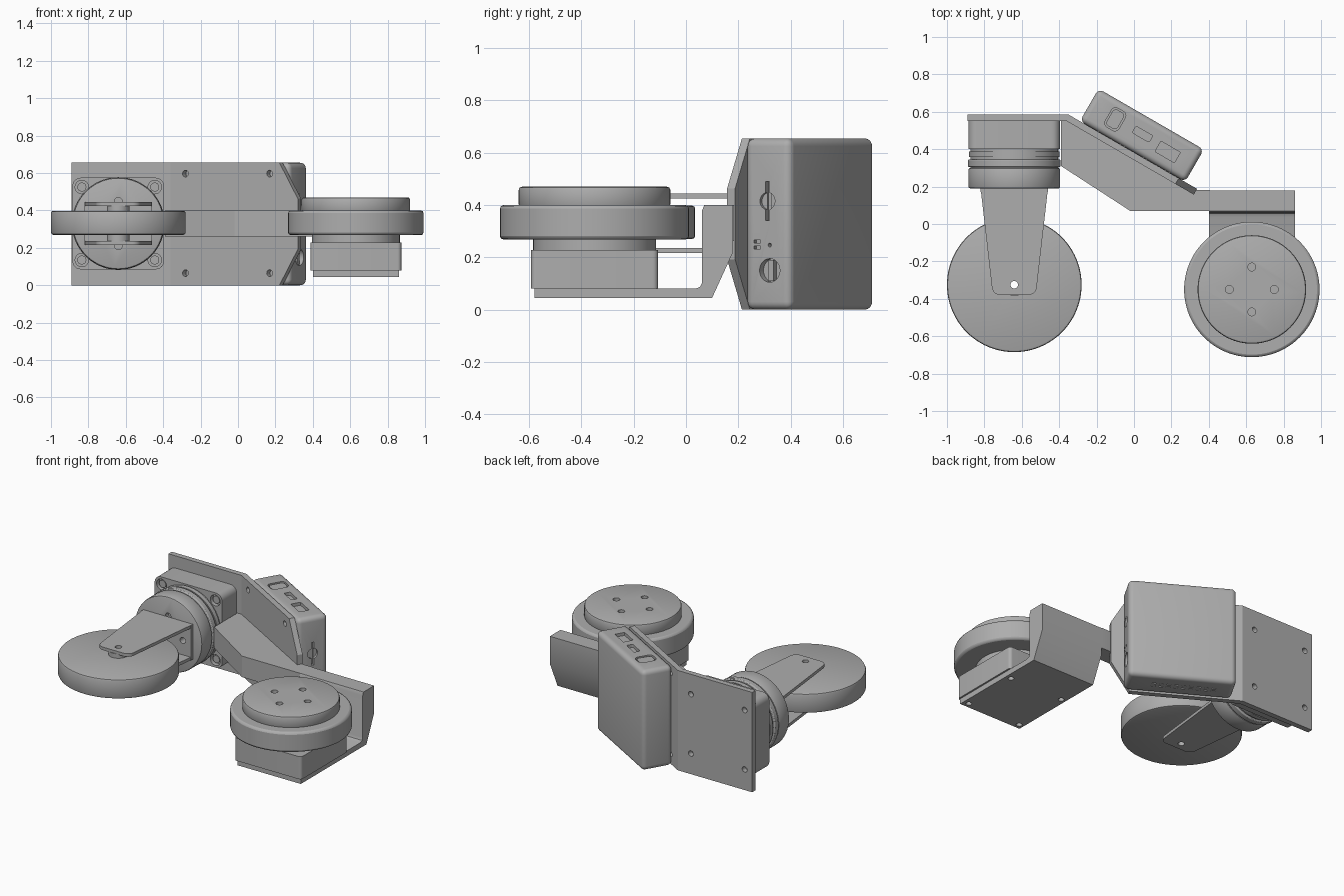
import bpy, bmesh, math
from mathutils import Matrix, Vector

if "Cube" in bpy.data.objects:
    bpy.data.objects.remove(bpy.data.objects["Cube"], do_unlink=True)

grey = bpy.data.materials.new("plain_grey")
grey.use_nodes = True
COLOUR = (0.42, 0.42, 0.42, 1)
grey.diffuse_color = COLOUR
grey.node_tree.nodes["Principled BSDF"].inputs["Base Color"].default_value = COLOUR

AXES = {"x": lambda a, b, h: (h, a, b),
        "y": lambda a, b, h: (a, h, b),
        "z": lambda a, b, h: (a, b, h)}
WORLD = Matrix()
# Slanted frame: local x runs down the bent plate, local y points out of its back
SLANT = Matrix.Translation((-0.35, 0.585, 0)) @ Matrix.Rotation(math.radians(-30), 4, "Z")


def circle(cx, cy, r, n=64):
    return [(cx + r * math.cos(i * math.tau / n), cy + r * math.sin(i * math.tau / n))
            for i in range(n)]


def rect(a0, a1, b0, b1):
    return [(a0, b0), (a1, b0), (a1, b1), (a0, b1)]


def solid(name, profile, lo, hi, axis="z", bevel=0, segments=2, corner=0,
          corner_rule=lambda v: True, frame=WORLD):
    """Extrude a profile along an axis, optionally rounding its corners and rims."""
    place = AXES[axis]
    bm = bmesh.new()
    low = [bm.verts.new(place(a, b, lo)) for a, b in profile]
    high = [bm.verts.new(place(a, b, hi)) for a, b in profile]
    bm.faces.new(low)
    bm.faces.new(high)
    n = len(profile)
    for i in range(n):
        bm.faces.new((low[i], low[(i + 1) % n], high[(i + 1) % n], high[i]))
    bmesh.ops.recalc_face_normals(bm, faces=bm.faces)
    if corner:
        edges = [e for e in bm.edges
                 if {e.verts[0] in low, e.verts[1] in low} == {True, False}
                 and corner_rule(e.verts[0].co)]
        bmesh.ops.bevel(bm, geom=edges, offset=corner, segments=6, profile=0.5, affect="EDGES")
    mesh = bpy.data.meshes.new(name)
    bm.to_mesh(mesh)
    bm.free()
    mesh.materials.append(grey)
    ob = bpy.data.objects.new(name, mesh)
    bpy.context.collection.objects.link(ob)
    ob.matrix_world = frame
    if bevel:
        mod = ob.modifiers.new("soft_rim", "BEVEL")
        mod.width, mod.segments, mod.limit_method = bevel, segments, "ANGLE"
    return ob


def cut(ob, *cutters):
    """Subtract the cutters from a part, then discard them."""
    bpy.context.view_layer.objects.active = ob
    for mod in list(ob.modifiers):
        bpy.ops.object.modifier_apply(modifier=mod.name)
    for c in cutters:
        mod = ob.modifiers.new("cut", "BOOLEAN")
        mod.object, mod.operation, mod.solver = c, "DIFFERENCE", "EXACT"
        bpy.ops.object.modifier_apply(modifier=mod.name)
        bpy.data.objects.remove(c, do_unlink=True)
    return ob


def hole(a, b, r, lo, hi, axis="z", frame=WORLD):
    return solid("cutter", circle(a, b, r, 24), lo, hi, axis, frame=frame)


def corners(cx, cy, d):
    return [(cx + i * d, cy + j * d) for i in (-1, 1) for j in (-1, 1)]


def ring4(cx, cy, d):
    return [(cx + d, cy), (cx - d, cy), (cx, cy + d), (cx, cy - d)]


MX, MZ = -0.64, 0.33          # steering motor axis
WX, WY = 0.63, -0.35          # drive wheel axis
CY = -0.325                   # caster wheel axis

# Bent mounting plate with clipped corners and screw holes
plate = solid("mounting_plate", [(-0.89, 0.585), (-0.35, 0.585), (0.337, 0.188),
                                 (0.32, 0.157), (-0.36, 0.55), (-0.89, 0.55)], 0, 0.655)
clips = []
for s in (1, -1):
    mid = 0.3275
    tri = [(0.68, mid + s * 0.328), (0.80, mid + s * 0.125), (0.9, mid + s * 0.125),
           (0.9, mid + s * 0.5), (0.68, mid + s * 0.5)]
    clips.append(solid("cutter", tri, -0.2, 0.2, "y", frame=SLANT))
slant_holes = [hole(s, z, 0.018, -0.1, 0.1, "y", SLANT)
               for s in (0.1, 0.62) for z in (0.065, 0.597)]
back_holes = [hole(x, z, 0.018, 0.5, 0.65, "y") for x, z in corners(MX, MZ, 0.195)]
cut(plate, *clips, *slant_holes, *back_holes)

# Controller box with buttons, ports and vents
box = solid("controller_box", rect(0.07, 0.72, 0, 0.2), 0, 0.655, bevel=0.03,
            segments=5, frame=SLANT)
ports = [solid("cutter", rect(s - w, s + w, n - d, n + d), 0.635, 0.7, corner=c, frame=SLANT)
         for s, n, w, d, c in ((0.229, 0.103, 0.042, 0.058, 0.025),
                               (0.395, 0.107, 0.052, 0.02, 0.008),
                               (0.559, 0.092, 0.06, 0.032, 0.004))]
ports += [solid("cutter", rect(n - w, n + w, z - h, z + h), 0.70, 0.8, "x", frame=SLANT)
          for n, z, w, h in ((0.1, 0.415, 0.008, 0.075),
                             (0.055, 0.237, 0.014, 0.006), (0.055, 0.26, 0.014, 0.006))]
ports += [hole(0.1, 0.415, 0.033, 0.705, 0.8, "x", SLANT),
          hole(0.11, 0.15, 0.045, 0.69, 0.8, "x", SLANT),
          hole(0.11, 0.247, 0.007, 0.70, 0.8, "x", SLANT)]
ports += [solid("cutter", rect(s, s + 0.025, n, n + 0.008), -0.1, 0.01, frame=SLANT)
          for s in [0.18 + 0.045 * i for i in range(9)] for n in (0.08, 0.11)]
cut(box, *ports)
solid("power_button", rect(0.195, 0.263, 0.053, 0.153), 0.62, 0.65, corner=0.02, frame=SLANT)
solid("dial", rect(0.098, 0.122, 0.11, 0.19), 0.68, 0.712, "x", frame=SLANT)

# Steering motor: square flange, neck, ring and round body
flange = solid("motor_flange", rect(MX - 0.245, MX + 0.245, MZ - 0.245, MZ + 0.245),
               0.40, 0.55, "y", corner=0.045)
cut(flange, *[hole(x, z, 0.036, 0.35, 0.43, "y") for x, z in corners(MX, MZ, 0.195)])
for x, z in corners(MX, MZ, 0.195):
    solid("flange_screw", circle(x, z, 0.024, 24), 0.41, 0.44, "y")
solid("motor_neck", circle(MX, MZ, 0.235), 0.27, 0.42, "y")
solid("motor_band", circle(MX, MZ, 0.242), 0.358, 0.388, "y")
solid("motor_ring", circle(MX, MZ, 0.248), 0.305, 0.345, "y", bevel=0.006)
body = solid("motor_body", circle(MX, MZ, 0.245), 0.19, 0.30, "y", bevel=0.01)
cut(body, *[hole(x, z, 0.02, 0.1, 0.22, "y") for x, z in ring4(MX, MZ, 0.12)])

# Caster fork: bridge and two tapered blades
bridge = solid("fork_bridge", rect(MX - 0.18, MX + 0.18, 0.216, 0.445), 0.17, 0.192, "y")
cut(bridge, *[hole(x, MZ, 0.02, 0.1, 0.22, "y") for x in (MX - 0.12, MX + 0.12)])
for name, lo in (("fork_lower_blade", 0.216), ("fork_upper_blade", 0.425)):
    blade = solid(name, [(MX - 0.18, 0.19), (MX - 0.115, -0.38), (MX + 0.115, -0.38),
                         (MX + 0.18, 0.19)], lo, lo + 0.02,
                  corner=0.04, corner_rule=lambda v: v.y < 0)
    cut(blade, hole(MX, CY, 0.02, 0, 0.6))

# Caster wheel and hub
wheel = solid("caster_wheel", circle(MX, CY, 0.36, 96), 0.27, 0.398, bevel=0.012)
cut(wheel, hole(MX, CY, 0.02, 0, 0.6))
hub = solid("caster_hub", circle(MX, CY, 0.06), 0.234, 0.427)
cut(hub, hole(MX, CY, 0.02, 0, 0.6))

# Arm joining the plate to the drive bracket
solid("arm", [(-0.39, 0.56), (-0.39, 0.31), (-0.02, 0.07), (0.405, 0.07),
              (0.405, 0.183), (0.33, 0.183), (0.30, 0.18), (-0.355, 0.555)], 0.262, 0.40)

# Drive bracket, an angle with a braced back
bracket = solid("drive_bracket", [(-0.58, 0.045), (0.10, 0.045), (0.18, 0.22), (0.18, 0.40),
                                  (0.07, 0.40), (0.062, 0.38), (0.062, 0.105),
                                  (0.055, 0.088), (0.037, 0.08), (-0.58, 0.08)],
                0.402, 0.862, "x")
cut(bracket, *[hole(x, y, 0.018, 0, 0.07) for x, y in corners(WX, WY, 0.195)])

# Drive motor and wheel
solid("drive_motor", rect(WX - 0.243, WX + 0.243, WY - 0.243, WY + 0.243), 0.08, 0.228,
      corner=0.02)
solid("drive_neck", circle(WX, WY, 0.235), 0.22, 0.275)
solid("drive_wheel", circle(WX, WY, 0.362, 96), 0.268, 0.40, bevel=0.014)
cap = solid("drive_cap", circle(WX, WY, 0.29, 96), 0.39, 0.47, bevel=0.012)
cut(cap, *[hole(x, y, 0.021, 0.44, 0.6) for x, y in ring4(WX, WY, 0.12)])

# Smooth the round parts, keeping hard edges crisp
bpy.ops.object.select_all(action="DESELECT")
for ob in bpy.context.collection.objects:
    if ob.type == "MESH" and grey.name in ob.data.materials:
        ob.select_set(True)
        bpy.context.view_layer.objects.active = ob
bpy.ops.object.shade_smooth_by_angle(angle=math.radians(30))
